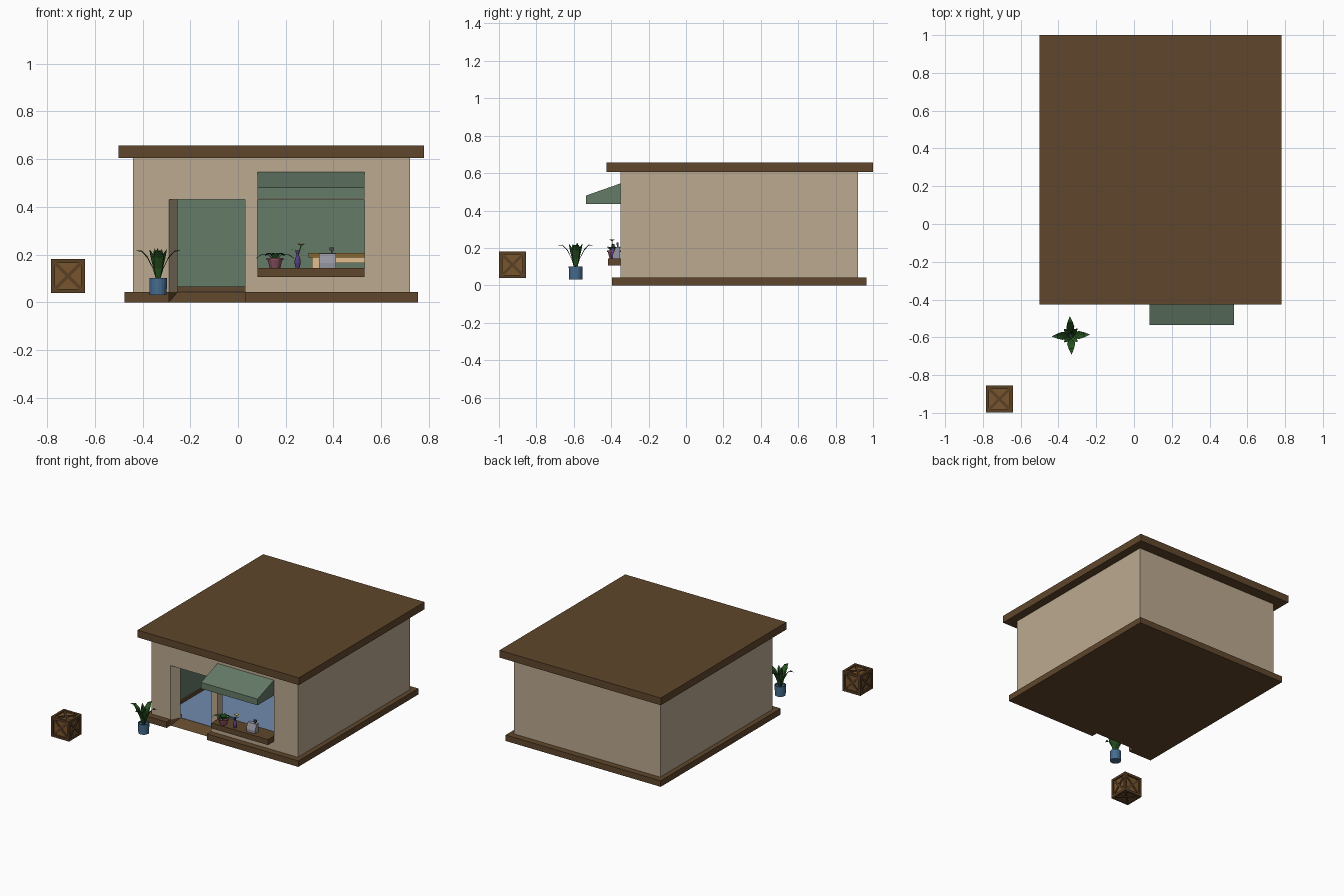
import bpy, bmesh, math
from mathutils import Matrix, Vector

if "Cube" in bpy.data.objects:
    bpy.data.objects.remove(bpy.data.objects["Cube"])

COLORS = {
    "brown": (0.115, 0.062, 0.025), "beige": (0.50, 0.40, 0.28), "green": (0.13, 0.20, 0.14),
    "blue": (0.17, 0.26, 0.42), "gold": (0.25, 0.14, 0.03), "cream": (0.75, 0.52, 0.28),
    "leaf": (0.02, 0.09, 0.015), "pot_blue": (0.06, 0.15, 0.27), "pink": (0.25, 0.08, 0.11),
    "purple": (0.10, 0.05, 0.22), "yellow": (0.65, 0.45, 0.03), "grey": (0.3, 0.3, 0.36),
    "dark": (0.06, 0.06, 0.07), "wood": (0.19, 0.09, 0.025), "wood_dark": (0.10, 0.05, 0.018),
    "soil": (0.04, 0.02, 0.01)}
MATS = {}
for k, c in COLORS.items():
    MATS[k] = bpy.data.materials.new(k)
    MATS[k].diffuse_color = (*c, 1)


def finish(name, bm, mat, normals=True):
    if normals:
        bmesh.ops.recalc_face_normals(bm, faces=bm.faces)
    me = bpy.data.meshes.new(name)
    bm.to_mesh(me)
    bm.free()
    ob = bpy.data.objects.new(name, me)
    bpy.context.collection.objects.link(ob)
    me.materials.append(MATS[mat])
    return ob


def add_box(bm, lo, hi, m=Matrix()):
    lo, hi = Vector(lo), Vector(hi)
    bmesh.ops.create_cube(bm, size=1, matrix=m @ Matrix.Translation((lo + hi) / 2) @ Matrix.Diagonal((*(hi - lo), 1)))


def box(name, lo, hi, mat):
    bm = bmesh.new()
    add_box(bm, lo, hi)
    return finish(name, bm, mat)


def prism(name, pts, offset, mat):
    bm = bmesh.new()
    f = bm.faces.new([bm.verts.new(p) for p in pts])
    ext = bmesh.ops.extrude_face_region(bm, geom=[f])
    bmesh.ops.translate(bm, vec=offset, verts=[v for v in ext["geom"] if isinstance(v, bmesh.types.BMVert)])
    return finish(name, bm, mat)


def lathe(name, profile, loc, mat, n=12):
    bm = bmesh.new()
    rings = [[bm.verts.new((loc[0] + r * math.cos(a), loc[1] + r * math.sin(a), loc[2] + z))
              for a in (2 * math.pi * i / n for i in range(n))] for r, z in profile]
    for a, b in zip(rings, rings[1:]):
        for i in range(n):
            bm.faces.new((a[i], a[(i + 1) % n], b[(i + 1) % n], b[i]))
    bm.faces.new(rings[0])
    bm.faces.new(rings[-1])
    return finish(name, bm, mat)


def leaves(name, loc, sets, mat="leaf"):
    """Creased blades; sets of (count, start angle, spine of (radius, height, half width))."""
    bm = bmesh.new()
    for count, start, spine in sets:
        for k in range(count):
            rot = Matrix.Translation(loc) @ Matrix.Rotation(start + 2 * math.pi * k / count, 4, 'Z')
            rows = [[bm.verts.new(rot @ Vector((r, s * w, z + abs(s) * w * 0.3))) for s in (-1, 0, 1)]
                    for r, z, w in spine]
            for a, b in zip(rows, rows[1:]):
                for i in (0, 1):
                    bm.faces.new((a[i], a[i + 1], b[i + 1], b[i]))
    return finish(name, bm, mat)


# base slab with the doorway notch, ramp and floor
B, IN = 0.043, -0.29
prism("base_slab", [(-0.475, -0.395, 0), (-0.29, -0.395, 0), (-0.29, -0.35, 0), (-0.253, IN, 0), (0.03, IN, 0),
                    (0.03, -0.395, 0), (0.755, -0.395, 0), (0.755, 0.965, 0), (-0.475, 0.965, 0)], (0, 0, B), "brown")
bm = bmesh.new()
v = [bm.verts.new(p) for p in [(-0.29, -0.35, 0), (-0.253, IN, 0), (-0.253, IN, B),
                               (0.03, -0.35, 0), (0.03, IN, 0), (0.03, IN, B)]]
for f in [(0, 1, 2), (3, 5, 4), (0, 2, 5, 3), (0, 3, 4, 1), (1, 4, 5, 2)]:
    bm.faces.new([v[i] for i in f])
finish("door_ramp", bm, "brown")
box("floor", (-0.38, IN, B - 0.002), (0.66, 0.86, B + 0.002), "blue")
box("roof", (-0.5, -0.425, 0.605), (0.78, 1.0, 0.657), "brown")

# walls: one block with room, door and window cut out
walls = box("walls", (-0.44, -0.35, B), (0.72, 0.92, 0.605), "beige")
cutters = [
    box("room_cutter", (-0.38, IN, -0.1), (0.66, 0.86, 0.8), "green"),
    prism("door_cutter", [(-0.302, -0.37, -0.1), (-0.241, -0.27, -0.1), (0.03, -0.27, -0.1), (0.03, -0.37, -0.1)],
          (0, 0, 0.53), "beige"),
    box("window_cutter", (0.082, -0.4, 0.143), (0.53, -0.25, 0.43), "beige")]
bpy.context.view_layer.objects.active = walls
for c in cutters:
    mod = walls.modifiers.new("cut", 'BOOLEAN')
    mod.object, mod.operation, mod.solver = c, 'DIFFERENCE', 'EXACT'
    bpy.ops.object.modifier_apply(modifier=mod.name)
for c in cutters:
    bpy.data.objects.remove(c)
walls.data.materials.clear()
walls.data.materials.append(MATS["beige"])
walls.data.materials.append(MATS["green"])
for p in walls.data.polygons:
    x, y, _ = p.center
    p.material_index = int(-0.39 < x < 0.67 and IN - 0.005 < y < 0.87)

# skirting around the room
bm = bmesh.new()
for lo, hi in [((-0.38, 0.85), (0.66, 0.86)), ((-0.38, IN), (-0.37, 0.86)), ((0.65, IN), (0.66, 0.86)),
               ((0.03, IN), (0.66, IN + 0.01)), ((-0.38, IN), (-0.253, IN + 0.01))]:
    add_box(bm, (*lo, B), (*hi, 0.065))
finish("skirting", bm, "brown")

# awning and window counter
prism("awning", [(0.082, -0.35, 0.545), (0.082, -0.535, 0.48), (0.082, -0.535, 0.435), (0.082, -0.35, 0.435)],
      (0.448, 0, 0), "green")
box("window_counter", (0.082, -0.417, 0.105), (0.53, IN, 0.144), "brown")

# table inside the room
box("table_top", (0.295, 0.5, 0.187), (0.64, 0.78, 0.206), "gold")
bm = bmesh.new()
add_box(bm, (0.31, 0.515, 0.165), (0.625, 0.765, 0.187))
for x in (0.31, 0.595):
    for y in (0.515, 0.735):
        add_box(bm, (x, y, B), (x + 0.03, y + 0.03, 0.187))
finish("table_frame", bm, "cream")

# tall potted plant outside
P = (-0.335, -0.59, 0.03)
lathe("large_pot", [(0.036, 0), (0.037, 0.072), (0.032, 0.072), (0.032, 0.06)], P, "pot_blue", 16)
leaves("large_plant", P, [
    (4, 0.05, [(0.004, 0.05, 0.006), (0.022, 0.11, 0.017), (0.045, 0.155, 0.021), (0.07, 0.183, 0.014), (0.1, 0.185, 0.001)]),
    (4, 0.8, [(0.004, 0.05, 0.005), (0.016, 0.11, 0.013), (0.03, 0.155, 0.014), (0.05, 0.19, 0.001)]),
    (3, 0.4, [(0.003, 0.05, 0.006), (0.008, 0.12, 0.014), (0.012, 0.165, 0.012), (0.018, 0.195, 0.001)])])

# small bowl plant on the counter
Q = (0.155, -0.387, 0.144)
lathe("small_pot", [(0.022, 0), (0.031, 0.034), (0.036, 0.034), (0.036, 0.041), (0.03, 0.041), (0.028, 0.034)], Q, "pink")
leaves("small_plant", Q, [
    (2, 0.25, [(0.004, 0.032, 0.004), (0.03, 0.054, 0.011), (0.058, 0.054, 0.01), (0.085, 0.038, 0.001)]),
    (6, 0.6, [(0.003, 0.032, 0.004), (0.018, 0.056, 0.011), (0.033, 0.06, 0.009), (0.046, 0.05, 0.001)])])

# vase with a yellow flower
V = (0.25, -0.39, 0.144)
lathe("vase", [(0.008, 0), (0.013, 0.02), (0.012, 0.035), (0.005, 0.055), (0.010, 0.073), (0.007, 0.07)], V, "purple")
prism("flower_stem", [(0.248, -0.391, 0.19), (0.252, -0.391, 0.19), (0.267, -0.397, 0.238), (0.263, -0.397, 0.238)],
      (0, 0.003, 0), "leaf")
leaves("flower_leaves", (0.25, -0.39, 0.2), [(2, 0.3, [(0, 0, 0.002), (0.012, 0.02, 0.005), (0.026, 0.022, 0.001)])])
leaves("flower_petals", (0.265, -0.396, 0.236), [
    (6, 0, [(0.001, 0, 0.004), (0.01, 0.006, 0.007), (0.018, 0.009, 0.002)])], "yellow")

# cash register
prism("register_body", [(0.34, -0.392, 0.144), (0.34, -0.352, 0.144), (0.34, -0.352, 0.205), (0.34, -0.376, 0.205),
                        (0.34, -0.392, 0.165)], (0.07, 0, 0), "grey")
box("register_post", (0.39, -0.368, 0.2), (0.396, -0.362, 0.22), "dark")
box("register_display", (0.384, -0.371, 0.217), (0.403, -0.36, 0.23), "dark")

# crate: core, edge beams and crossed braces
C, H, T = Matrix.Translation((-0.7125, -0.9275, 0.11)), 0.0715, 0.017
bm = bmesh.new()
add_box(bm, [-H + 0.01] * 3, [H - 0.01] * 3, C)
finish("crate_core", bm, "wood")
beams, braces = bmesh.new(), bmesh.new()
for axis in ('X', 'Y', 'Z'):
    turn = Matrix() if axis == 'Z' else Matrix.Rotation(math.pi / 2, 4, 'Y' if axis == 'X' else 'X')
    for sx in (-1, 1):
        for sy in (-1, 1):
            m = C @ turn @ Matrix.Translation((sx * (H - T / 2), sy * (H - T / 2), 0))
            add_box(beams, (-T / 2, -T / 2, -H), (T / 2, T / 2, H), m)
        for ang in (1, -1):
            m = C @ turn @ Matrix.Translation((0, 0, sx * (H - 0.008))) @ Matrix.Rotation(ang * math.pi / 4, 4, 'Z')
            add_box(braces, (-0.08, -0.007, -0.004), (0.08, 0.007, 0.004), m)
finish("crate_frame", beams, "wood_dark")
finish("crate_braces", braces, "wood_dark")

for m in bpy.data.materials:
    if m.users and not m.is_grease_pencil:
        m.use_nodes = True
        m.node_tree.nodes["Principled BSDF"].inputs["Base Color"].default_value = m.diffuse_color
